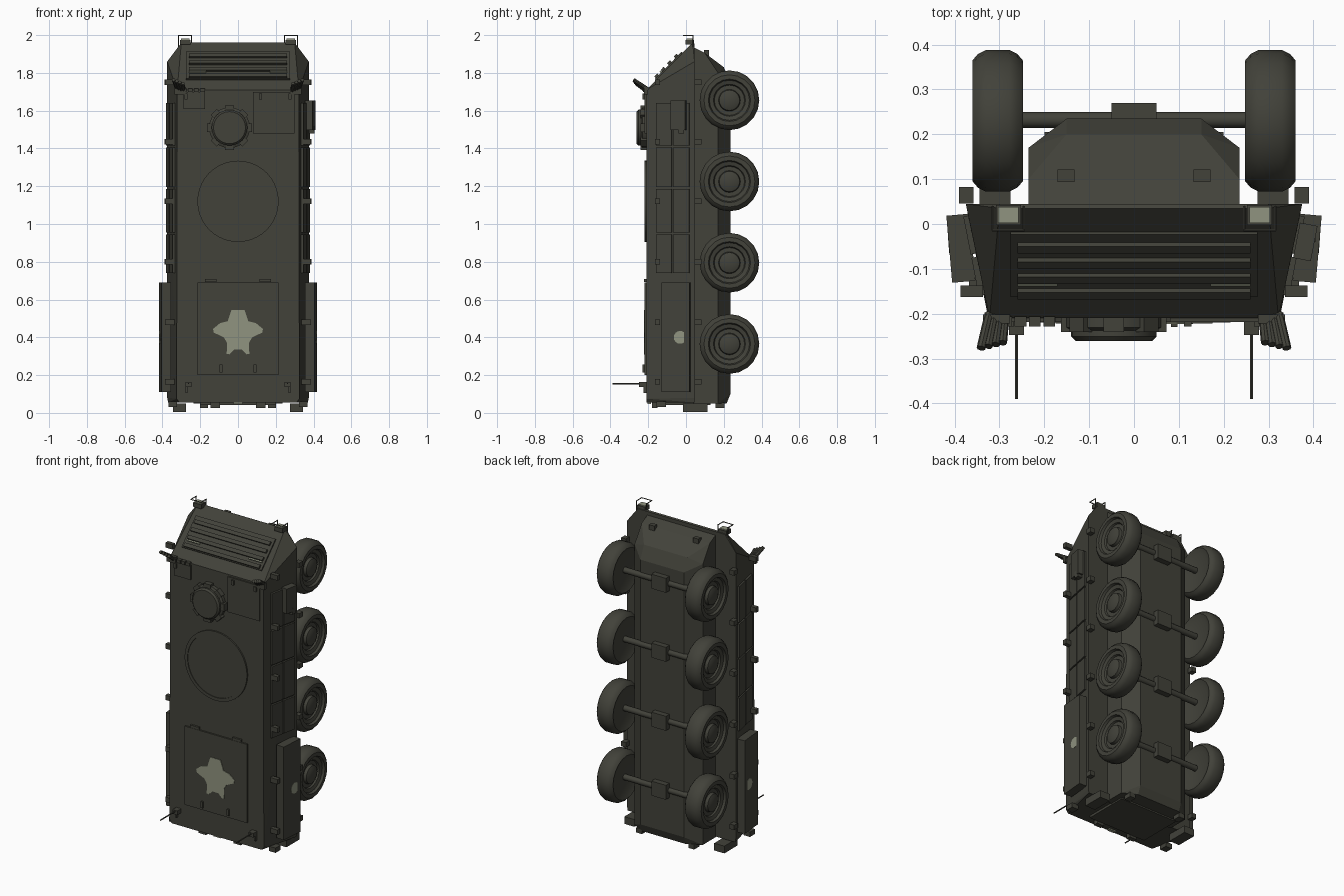
import bpy, bmesh, math
from mathutils import Vector, Matrix

if "Cube" in bpy.data.objects:
    bpy.data.objects.remove(bpy.data.objects["Cube"])


def material(name, rgb):
    m = bpy.data.materials.new(name)
    m.diffuse_color = (*rgb, 1)
    m.use_nodes = True
    m.node_tree.nodes["Principled BSDF"].inputs["Base Color"].default_value = m.diffuse_color
    return m


OLIVE = material("dark olive", (0.054, 0.054, 0.042))
PALE = material("pale grey green", (0.28, 0.295, 0.216))


def finish(name, bm, mat=OLIVE, smooth=False):
    bmesh.ops.recalc_face_normals(bm, faces=bm.faces)
    me = bpy.data.meshes.new(name)
    bm.to_mesh(me)
    bm.free()
    me.materials.append(mat)
    ob = bpy.data.objects.new(name, me)
    bpy.context.collection.objects.link(ob)
    if smooth:
        bpy.ops.object.select_all(action='DESELECT')
        ob.select_set(True)
        bpy.context.view_layer.objects.active = ob
        bpy.ops.object.shade_smooth_by_angle(angle=math.radians(40))
    return ob


def box(name, c, s, mat=OLIVE, rot=(0, 'X')):
    bm = bmesh.new()
    m = Matrix.Translation(c) @ Matrix.Rotation(math.radians(rot[0]), 4, rot[1]) @ Matrix.Diagonal((*s, 1))
    bmesh.ops.create_cube(bm, size=1, matrix=m)
    return finish(name, bm, mat)


def rod(name, a, b, r, n=8, mat=OLIVE):
    a, b = Vector(a), Vector(b)
    bm = bmesh.new()
    m = Matrix.Translation((a + b) / 2) @ (b - a).to_track_quat('Z', 'Y').to_matrix().to_4x4()
    bmesh.ops.create_cone(bm, cap_ends=True, segments=n, radius1=r, radius2=r, depth=(b - a).length, matrix=m)
    return finish(name, bm, mat, True)


def convex(name, pts):
    """Solid around half-side points mirrored across x."""
    bm = bmesh.new()
    for x, y, z in pts:
        for s in (-1, 1):
            bm.verts.new((s * x, y, z))
    bmesh.ops.convex_hull(bm, input=bm.verts)
    bmesh.ops.dissolve_limit(bm, angle_limit=0.01, verts=bm.verts, edges=bm.edges)
    return finish(name, bm)


def lathe(name, profile, axis, centre, n=24):
    """Spin (radius, distance along axis) points about a world axis."""
    bm = bmesh.new()
    d = Vector(axis)
    side = Vector((0, 0, 1))
    vs = [bm.verts.new(Vector(centre) + side * r + d * h) for r, h in profile]
    es = [bm.edges.new(p) for p in zip(vs, vs[1:])]
    bmesh.ops.spin(bm, geom=vs + es, cent=centre, axis=d, angle=2 * math.pi, steps=n)
    bmesh.ops.remove_doubles(bm, verts=bm.verts, dist=1e-5)
    return finish(name, bm, OLIVE, True)


def plate(name, pts, y0, y1, mat):
    """Outline in x, z extruded along y."""
    bm = bmesh.new()
    f = bm.faces.new([bm.verts.new((x, y0, z)) for x, z in pts])
    ext = bmesh.ops.extrude_face_region(bm, geom=[f])
    bmesh.ops.translate(bm, vec=(0, y1 - y0, 0), verts=[v for v in ext['geom'] if isinstance(v, bmesh.types.BMVert)])
    return finish(name, bm, mat)


# Hull: sloped upper body and chamfered lower body
convex("upper_hull", [(0.31, -0.21, 0.055), (0.325, -0.21, 0.075), (0.37, 0.045, 0.055), (0.375, 0.045, 0.08),
                      (0.322, -0.21, 1.71), (0.375, 0.045, 1.86), (0.30, 0.035, 1.96), (0.30, 0.045, 1.955)])
convex("lower_hull", [(0.235, 0.04, 0.05), (0.235, 0.17, 0.05), (0.15, 0.215, 0.05), (0.15, 0.235, 0.10),
                      (0.235, 0.17, 1.80), (0.15, 0.235, 1.75), (0.235, 0.04, 1.935), (0.235, 0.10, 1.905),
                      (0.15, 0.20, 1.83)])

# Wheels and axles
WHEEL_Z = (0.365, 0.795, 1.225, 1.655)
TYRE = [(0, 0.015), (0.10, 0.015), (0.135, 0), (0.149, 0.012), (0.158, 0.03), (0.158, 0.082), (0.149, 0.1),
        (0.135, 0.112), (0.112, 0.112), (0.106, 0.098), (0.085, 0.092), (0.08, 0.082), (0.058, 0.082),
        (0.054, 0.1), (0.035, 0.108), (0, 0.11)]
for z in WHEEL_Z:
    for s in (-1, 1):
        lathe("wheel", TYRE, (s, 0, 0), (s * 0.248, 0.23, z), 20)
    rod("axle", (-0.26, 0.232, z), (0.26, 0.232, z), 0.018, 12)
    box("differential", (0, 0.245, z), (0.1, 0.05, 0.09))

# Glacis plate with slats (sloped front)
A, B = Vector((0, -0.21, 1.71)), Vector((0, 0.035, 1.96))
slope = math.degrees(math.atan2(B.z - A.z, B.y - A.y))
out = Vector((0, -(B.z - A.z), B.y - A.y)).normalized()


def on_glacis(name, x, z, w, length, h, mat=OLIVE, lift=0.0):
    p = A.lerp(B, (z - A.z) / (B.z - A.z)) + out * (h / 2 + lift)
    box(name, (x, p.y, p.z), (w, length, h), mat, (slope, 'X'))


on_glacis("engine_cover", 0, 1.835, 0.55, 0.20, 0.008)
for z in (1.775, 1.81, 1.845, 1.88):
    on_glacis("cover_slat", 0, z, 0.52, 0.022, 0.012, OLIVE, 0.008)
for s in (-1, 1):
    on_glacis("marker_strip", s * 0.215, 1.797, 0.09, 0.008, 0.009, PALE, 0.008)

# Roof: turret ring, cupola and hatches
lathe("roof_ring", [(0.195, 0), (0.195, 0.01), (0.215, 0.01), (0.215, 0)], (0, -1, 0), (0, -0.209, 1.12), 40)
lathe("roof_ring_cover", [(0.195, 0), (0.195, 0.006), (0, 0.006)], (0, -1, 0), (0, -0.209, 1.12), 40)
CUP = (-0.045, -0.209, 1.51)
lathe("cupola", [(0.108, 0), (0.108, 0.022), (0.095, 0.028), (0.095, 0.042), (0.085, 0.052), (0, 0.052)],
      (0, -1, 0), CUP, 24)
for i in range(8):
    a = math.radians(45 * i)
    box("periscope", (CUP[0] + 0.105 * math.sin(a), -0.225, CUP[2] + 0.105 * math.cos(a)),
        (0.045, 0.032, 0.026), OLIVE, (math.degrees(a), 'Y'))
box("crew_hatch", (0.19, -0.213, 1.59), (0.22, 0.012, 0.22))
box("driver_hatch", (-0.232, -0.213, 1.655), (0.115, 0.012, 0.09))
for i in range(4):
    box("driver_periscope", (-0.285 + 0.032 * i, -0.217, 1.708), (0.026, 0.022, 0.02))
for x in (-0.275, 0.12, 0.275):
    box("hatch_hinge", (x, -0.22, 1.675), (0.016, 0.018, 0.03))
box("rear_hatch", (0, -0.213, 0.445), (0.43, 0.014, 0.49))
for s in (-1, 1):
    box("rear_hatch_hinge", (s * 0.145, -0.215, 0.70), (0.06, 0.014, 0.016))
    box("rear_hatch_handle", (s * 0.09, -0.222, 0.235), (0.014, 0.016, 0.04))

# Painted markings
half = [(0.035, 0.545), (0.055, 0.485), (0.095, 0.475), (0.132, 0.445), (0.128, 0.425), (0.075, 0.40), (0.058, 0.37),
        (0.06, 0.312), (0.045, 0.31), (0.02, 0.335)]
plate("roof_marking", half + [(-x, z) for x, z in reversed(half)], -0.219, -0.223, PALE)
for s in (-1, 1):
    rod("side_marking", (s * 0.4, -0.03, 0.4), (s * 0.4145, -0.031, 0.4), 0.034, 16, PALE)

for s in (-1, 1):
    # Rear side box and thin storage panels
    box("side_stowage_box", (s * 0.386, -0.054, 0.40), (0.052, 0.15, 0.58), OLIVE, (-5 * s, 'Z'))
    for z0, z1 in ((0.74, 0.945), (0.955, 1.185), (1.195, 1.405), (1.415, 1.64)):
        for y in (-0.116, -0.024):
            x = 0.325 + 0.05 * (y + 0.21) / 0.255
            box("side_panel", (s * (x + 0.002), y, (z0 + z1) / 2), (0.018, 0.086, z1 - z0), OLIVE, (-11 * s, 'Z'))
    # Tie-down lugs
    for z in (0.165, 0.48, 0.80, 1.12, 1.435, 1.75):
        box("upper_lug", (s * 0.362, -0.15, z), (0.05, 0.026, 0.03))
        box("lower_lug", (s * 0.374, 0.064, z), (0.032, 0.036, 0.03))
    # Smoke tubes
    for i in range(4):
        x = 0.287 + 0.012 * i
        z = 1.695 + 0.006 * i
        rod("smoke_tube", (s * x, -0.2, z), (s * (x + 0.006 + 0.004 * i), -0.265 - 0.004 * i, z + 0.05), 0.01)
    box("smoke_tube_mount", (s * 0.307, -0.212, 1.705), (0.06, 0.02, 0.04))
    # Headlamp and its guard
    box("headlamp_body", (s * 0.28, 0.02, 1.962), (0.056, 0.044, 0.026))
    box("headlamp_glass", (s * 0.28, 0.02, 1.977), (0.046, 0.036, 0.008), PALE)
    for x in (0.246, 0.315):
        rod("guard_leg", (s * x, 0.038, 1.92 if x > 0.3 else 1.95), (s * x, 0.038, 1.998), 0.003, 6)
        rod("guard_side", (s * x, 0.04, 1.997), (s * x, -0.015, 1.997), 0.003, 6)
    rod("guard_front", (s * 0.244, -0.014, 1.997), (s * 0.317, -0.014, 1.997), 0.003, 6)
    # Nose tow blocks
    box("nose_block", (s * 0.152, 0.108, 1.905), (0.038, 0.028, 0.03))
    # Antenna and mount
    box("antenna_mount", (s * 0.262, -0.228, 0.15), (0.034, 0.04, 0.026))
    box("antenna_bracket", (s * 0.273, -0.216, 0.13), (0.012, 0.016, 0.05))
    rod("antenna", (s * 0.262, -0.24, 0.155), (s * 0.262, -0.39, 0.155), 0.004, 6)
    # Tail lamps, steps and lower tow hooks
    box("tail_lamp", (s * 0.31, 0.05, 0.028), (0.07, 0.13, 0.045))
    box("tail_corner_block", (s * 0.345, -0.13, 0.045), (0.045, 0.05, 0.03))
    box("tail_hook", (s * 0.18, 0.18, 0.04), (0.04, 0.05, 0.03))
    box("rear_door_hinge", (s * 0.12, -0.165, 0.042), (0.05, 0.03, 0.03))

# Rear door
box("rear_door", (0, -0.01, 0.05), (0.40, 0.28, 0.018))
box("rear_plate_marking", (0, -0.195, 0.052), (0.05, 0.02, 0.008), PALE)
# Right-hand equipment case
box("equipment_case", (0.382, -0.04, 1.575), (0.04, 0.08, 0.155), OLIVE, (-11, 'Z'))
box("equipment_latch", (0.39, -0.025, 1.50), (0.03, 0.03, 0.04))
